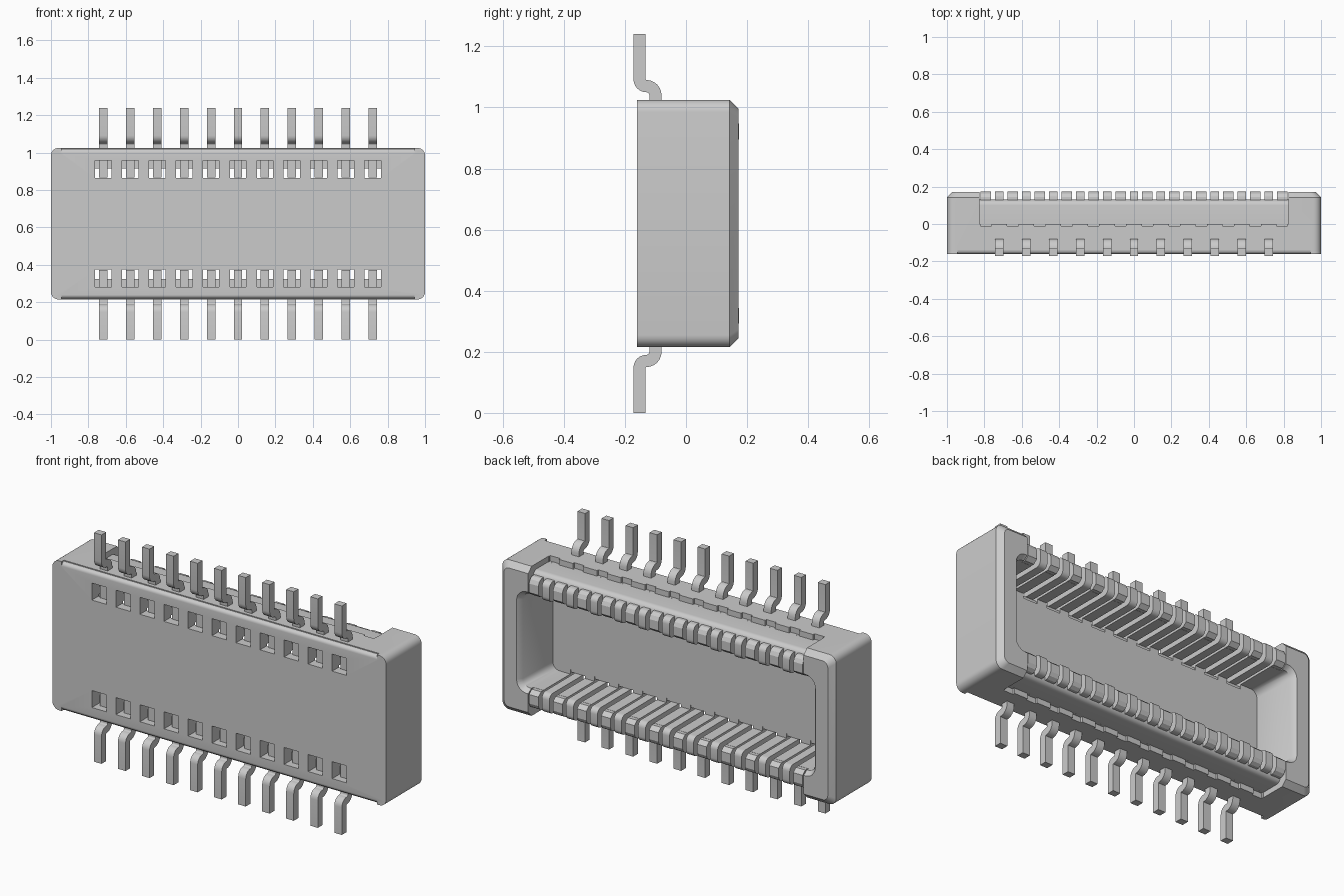
import bpy, bmesh, math

cube = bpy.data.objects.get("Cube")
if cube:
    bpy.data.objects.remove(cube)

ZC = 0.62                                        # mid height, mirror plane for both rows
PITCH = 0.144
PINS = [(i - 5) * PITCH for i in range(11)]
RIBS = [(i - 5.5) * PITCH for i in range(12)]

grey = bpy.data.materials.new("plain grey")
grey.use_nodes = True
COLOUR = (0.6, 0.6, 0.6, 1)
grey.diffuse_color = COLOUR
grey.node_tree.nodes["Principled BSDF"].inputs["Base Color"].default_value = COLOUR


def finish(name, bm):
    bmesh.ops.recalc_face_normals(bm, faces=bm.faces[:])
    me = bpy.data.meshes.new(name)
    bm.to_mesh(me)
    bm.free()
    me.materials.append(grey)
    ob = bpy.data.objects.new(name, me)
    bpy.context.collection.objects.link(ob)
    return ob


def bridge(bm, rings):
    """Skin a list of equal point rings and cap both ends."""
    vs = [[bm.verts.new(p) for p in ring] for ring in rings]
    n = len(vs[0])
    for a, b in zip(vs, vs[1:]):
        for i in range(n):
            bm.faces.new((a[i], a[(i + 1) % n], b[(i + 1) % n], b[i]))
    bm.faces.new(vs[0])
    bm.faces.new(vs[-1])


def rounded_ring(y, hx, hz, r, seg=6):
    pts = []
    for k, (sx, sz) in enumerate(((1, 1), (-1, 1), (-1, -1), (1, -1))):
        for j in range(seg + 1):
            a = math.pi / 2 * (k + j / seg)
            pts.append((sx * (hx - r) + r * math.cos(a), y,
                        ZC + sz * (hz - r) + r * math.sin(a)))
    return pts


def loft(name, sections):
    bm = bmesh.new()
    bridge(bm, [rounded_ring(*s) for s in sections])
    return finish(name, bm)


def rows(name, profile, centres, half):
    """Extrude a y-z profile along x at every centre, in the upper and lower row."""
    bm = bmesh.new()
    for x in centres:
        for flip in (False, True):
            pts = [(y, 2 * ZC - z if flip else z) for y, z in profile]
            bridge(bm, [[(x + s * half, y, z) for y, z in pts] for s in (-1, 1)])
    return finish(name, bm)


def rect(y0, y1, z0, z1):
    return [(y0, z0), (y1, z0), (y1, z1), (y0, z1)]


def arc(cy, cz, r, a0, a1, seg=6):
    return [(cy + r * math.cos(math.radians(a0 + (a1 - a0) * i / seg)),
             cz + r * math.sin(math.radians(a0 + (a1 - a0) * i / seg)))
            for i in range(seg + 1)]


def strip(path, t):
    """Closed outline of constant thickness around a centre line."""
    left, right = [], []
    for i, (y, z) in enumerate(path):
        a, b = path[max(i - 1, 0)], path[min(i + 1, len(path) - 1)]
        d = math.hypot(b[0] - a[0], b[1] - a[1])
        ny, nz = -(b[1] - a[1]) / d * t / 2, (b[0] - a[0]) / d * t / 2
        left.append((y + ny, z + nz))
        right.append((y - ny, z - nz))
    return left + right[::-1]


def cut(target, cutter):
    cutter.hide_render = True
    mod = target.modifiers.new("cut", 'BOOLEAN')
    mod.operation = 'DIFFERENCE'
    mod.solver = 'EXACT'
    mod.object = cutter
    bpy.context.view_layer.objects.active = target
    bpy.ops.object.modifier_apply(modifier=mod.name)
    bpy.data.objects.remove(cutter)


def smooth(ob, angle=35):
    bpy.ops.object.select_all(action='DESELECT')
    ob.select_set(True)
    bpy.context.view_layer.objects.active = ob
    bpy.ops.object.shade_smooth_by_angle(angle=math.radians(angle))


# Housing block with rounded corners and a chamfered rear rim
housing = loft("housing", [(-0.16, 1.0, 0.405, 0.04), (0.143, 1.0, 0.405, 0.04),
                           (0.172, 0.97, 0.376, 0.03)])

# Socket cavity with a flared mouth
cut(housing, loft("cavity_cutter", [(-0.10, 0.868, 0.255, 0.04), (0.145, 0.875, 0.255, 0.04),
                                    (0.172, 0.895, 0.275, 0.06), (0.25, 0.895, 0.275, 0.06)]))
# Stepped outer recess, lowered wall top with a rounded shoulder
cut(housing, rows("recess_cutter", rect(0.0, 0.3, 0.995, 1.2), [0], 0.825))
cut(housing, rows("wall_top_cutter", arc(0.10, 0.965, 0.03, 90, 0)
                  + [(0.13, 0.80), (0.3, 0.80), (0.3, 1.2), (0.10, 1.2)], [0], 0.825))
# Rounded front edges between the corners
cut(housing, rows("front_edge_cutter", arc(-0.14, 1.0, 0.02, 180, 90)
                  + [(-0.14, 1.1), (-0.2, 1.1), (-0.2, 1.0)], [0], 0.945))
# Notches in the recess step
cut(housing, rows("notch_cutter", rect(-0.012, 0.05, 0.9951, 1.2), RIBS, 0.03))
# Contact slots along the cavity walls and windows through the front
cut(housing, rows("slot_cutter", rect(-0.105, 0.3, 0.85, 0.915), PINS, 0.0435))
cut(housing, rows("window_cutter", rect(-0.3, -0.095, 0.865, 0.957), PINS, 0.0435))
smooth(housing)

# Ribs standing on the wall tops between the contacts
rib = [(0.10, 0.876), (0.15, 0.876), (0.173, 0.896), (0.173, 0.945),
       (0.163, 0.965), (0.145, 0.976), (0.10, 0.976)]
rows("wall_ribs", rib, RIBS, 0.028)

# Contacts filling the slots and folded over the wall tops
contact = ([(-0.12, 0.957), (-0.12, 0.868)] + arc(0.143, 0.898, 0.03, -90, 0)
           + arc(0.143, 0.946, 0.03, 0, 90) + [(0.10, 0.976), (0.10, 0.957)])
smooth(rows("contacts", contact, PINS, 0.0225))

# Bent solder tails leaving both long sides
tail = ([(-0.10, 0.96)] + arc(-0.13, 1.04, 0.03, 0, 90)
        + arc(-0.13, 1.092, 0.022, 270, 180)[1:] + [(-0.152, 1.24)])
smooth(rows("solder_tails", strip(tail, 0.04), PINS, 0.0225))
